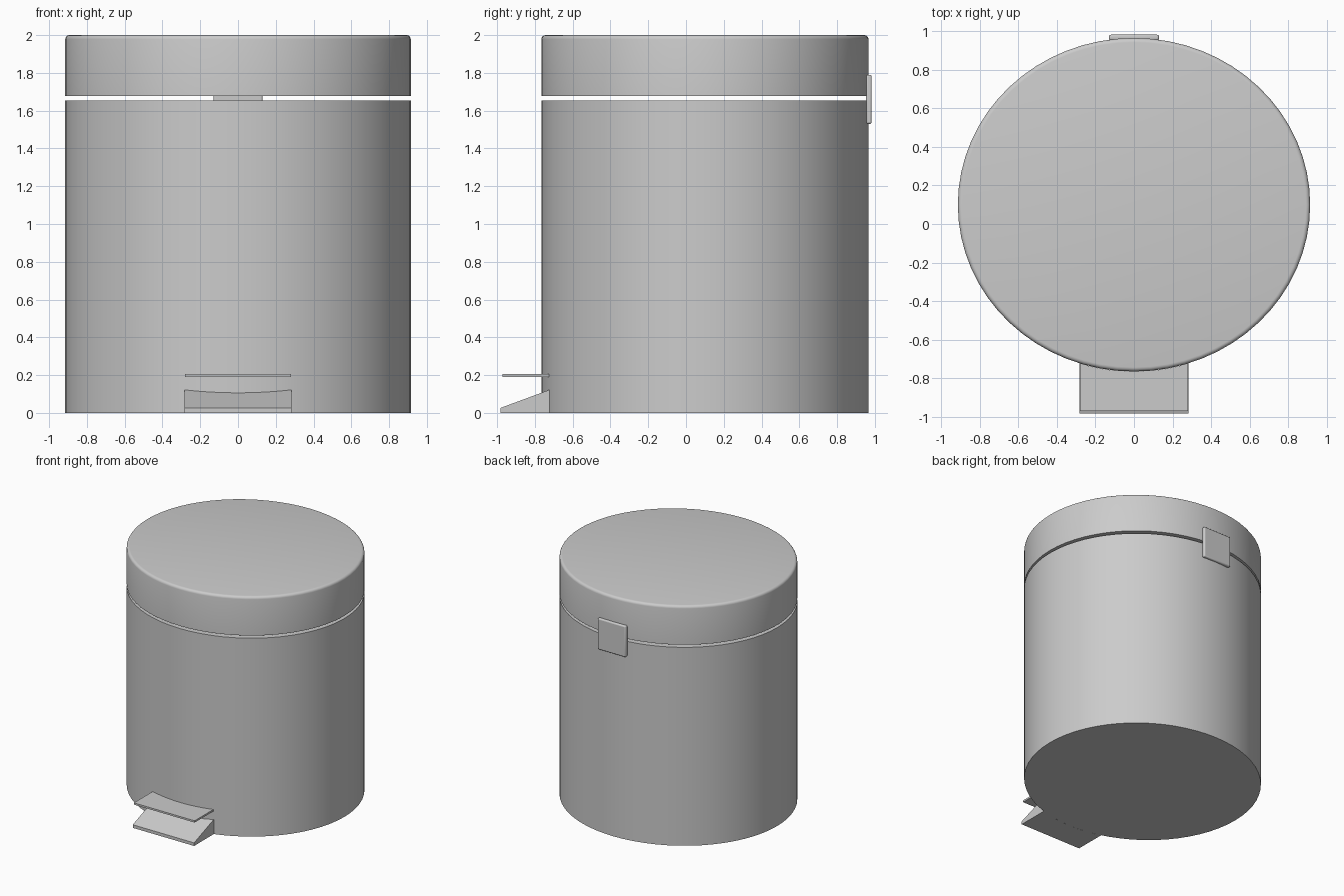
import bpy, bmesh, math

if "Cube" in bpy.data.objects:
    bpy.data.objects.remove(bpy.data.objects["Cube"])

RX, RY, CY = 0.915, 0.866, 0.1   # oval footprint of the bin


def finish(bm, name, bevel=0.0, limit=50):
    bmesh.ops.recalc_face_normals(bm, faces=bm.faces[:])
    me = bpy.data.meshes.new(name)
    bm.to_mesh(me)
    bm.free()
    ob = bpy.data.objects.new(name, me)
    bpy.context.collection.objects.link(ob)
    if bevel:
        mod = ob.modifiers.new("rounded_edges", 'BEVEL')
        mod.width, mod.segments = bevel, 3
        mod.limit_method, mod.angle_limit = 'ANGLE', math.radians(limit)
    bpy.ops.object.select_all(action='DESELECT')
    ob.select_set(True)
    bpy.context.view_layer.objects.active = ob
    bpy.ops.object.shade_smooth_by_angle(angle=math.radians(35))
    return ob


def oval_drum(name, profile, sides=64):
    """Stack of oval rings given as (inset, height), capped at both ends."""
    bm = bmesh.new()
    rings = []
    for inset, z in profile:
        rings.append([bm.verts.new(((RX - inset) * math.cos(a), CY + (RY - inset) * math.sin(a), z))
                      for a in (2 * math.pi * i / sides for i in range(sides))])
    for lo, hi in zip(rings, rings[1:]):
        for i in range(sides):
            j = (i + 1) % sides
            bm.faces.new((lo[i], lo[j], hi[j], hi[i]))
    bm.faces.new(rings[0])
    bm.faces.new(rings[-1])
    return finish(bm, name)


def tread(name, half_w, y_front, z_low, z_front, z_back, steps=12):
    """Slab whose back edge follows the curve of the bin wall."""
    bm = bmesh.new()
    cols = []
    y_side = CY - RY * math.sqrt(1 - (half_w / RX) ** 2)
    for i in range(steps + 1):
        x = half_w * (2 * i / steps - 1)
        yb = CY - RY * math.sqrt(1 - (x / RX) ** 2)
        zb = z_front + (z_back - z_front) * (yb - y_front) / (y_side - y_front)
        cols.append([bm.verts.new(p) for p in ((x, y_front, z_low), (x, yb, z_low),
                                               (x, yb, zb), (x, y_front, z_front))])
    for a, b in zip(cols, cols[1:]):
        for k in range(4):
            m = (k + 1) % 4
            bm.faces.new((a[k], a[m], b[m], b[k]))
    bm.faces.new(cols[0])
    bm.faces.new(cols[-1])
    return finish(bm, name)


# Bin body
oval_drum("bin_body", [(0, 0), (0, 1.655)])

# Lid with a rounded top rim
R = 0.022
rim = [(R * (1 - math.cos(t)), 2 - R + R * math.sin(t))
       for t in (math.pi / 2 * k / 4 for k in range(5))]
oval_drum("lid", [(0, 1.677)] + rim)

# Foot pedal and the wedge beneath it
tread("pedal_base", 0.283, -0.983, 0.0, 0.026, 0.122)
tread("pedal", 0.28, -0.972, 0.19, 0.205, 0.205)

# Hinge plate bridging the lid gap at the back
bm = bmesh.new()
bmesh.ops.create_cube(bm, size=1)
for v in bm.verts:
    v.co.x *= 0.26
    v.co.y = 0.968 + v.co.y * 0.03
    v.co.z = 1.66 + v.co.z * 0.26
finish(bm, "hinge_plate", bevel=0.01)
